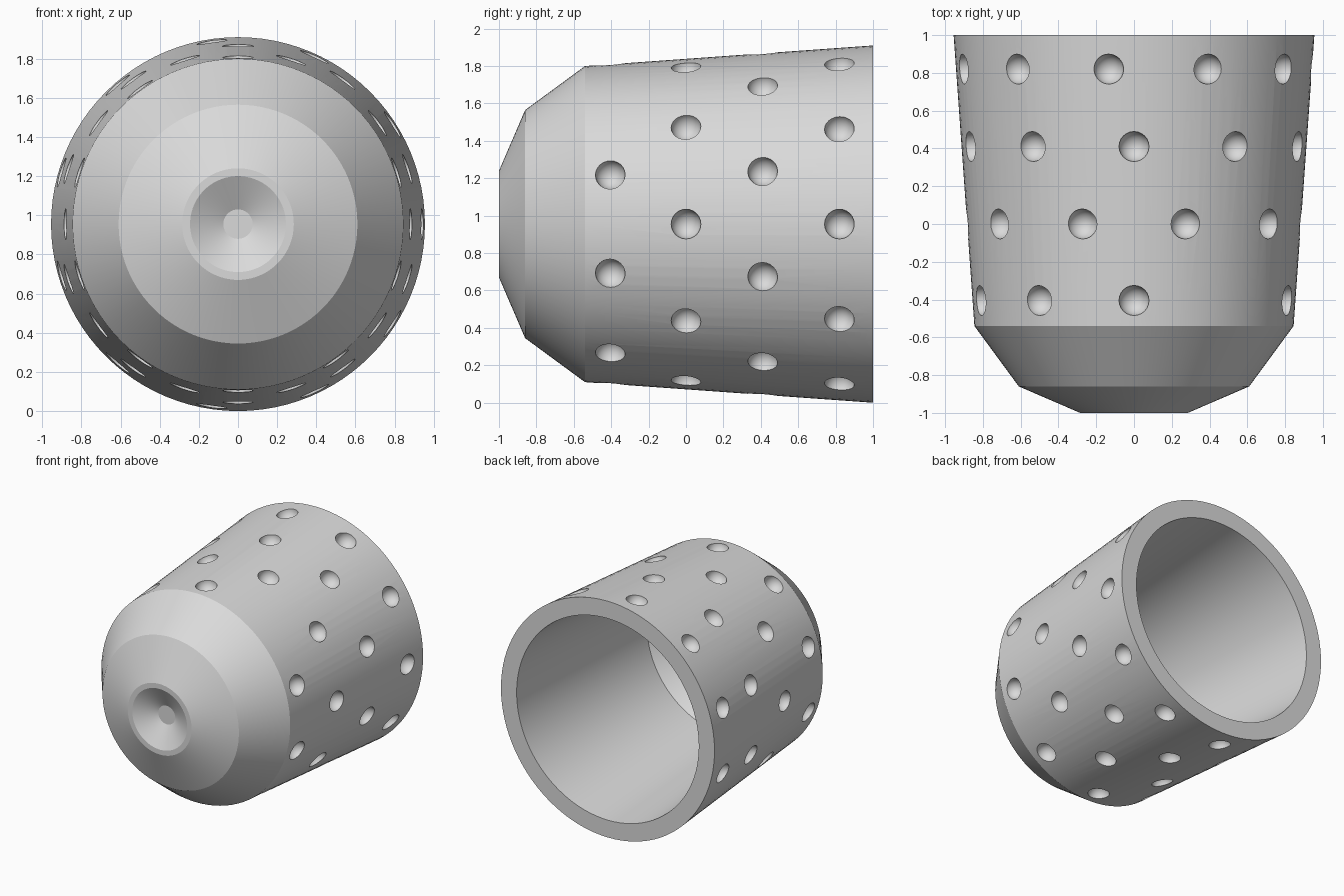
import bpy, bmesh, math
from mathutils import Matrix, Vector

cube = bpy.data.objects.get("Cube")
if cube:
    bpy.data.objects.remove(cube)

CENTRE_Z = 0.955
SIDES = 96
DIMPLE_RADIUS = 0.08

metal = bpy.data.materials.new("light_grey_metal")
metal.use_nodes = True
grey = (0.7, 0.7, 0.7, 1)
metal.diffuse_color = grey
metal.node_tree.nodes["Principled BSDF"].inputs["Base Color"].default_value = grey


def add_object(name, bm):
    mesh = bpy.data.meshes.new(name)
    bm.to_mesh(mesh)
    bm.free()
    mesh.materials.append(metal)
    obj = bpy.data.objects.new(name, mesh)
    bpy.context.collection.objects.link(obj)
    return obj


# Wall section as (radius, y): tip recess, stepped outside, open rim, hollow inside
section = [(0, -0.91), (0.075, -0.91), (0.245, -1), (0.285, -1),
           (0.61, -0.86), (0.845, -0.54), (0.955, 1),
           (0.815, 1), (0.7, -0.5), (0.5, -0.74), (0.22, -0.86), (0, -0.86)]

bm = bmesh.new()
verts = [bm.verts.new((r, y, CENTRE_Z)) for r, y in section]
edges = [bm.edges.new(pair) for pair in zip(verts, verts[1:])]
bmesh.ops.spin(bm, geom=verts + edges, cent=(0, 0, CENTRE_Z), axis=(0, 1, 0),
               angle=math.tau, steps=SIDES, use_merge=True)
bmesh.ops.remove_doubles(bm, verts=bm.verts[:], dist=0.0001)
bmesh.ops.recalc_face_normals(bm, faces=bm.faces[:])
cup = add_object("tapered_cup", bm)

# Rows of round dimples: y, count, start angle, skipped places
rows = [(-0.405, 10, 18, {1}), (0, 10, 0, set()),
        (0.41, 10, 18, set()), (0.82, 11, 0, set())]

bm = bmesh.new()
for y, count, start, skipped in rows:
    radius = 0.845 + (0.955 - 0.845) * (y + 0.54) / 1.54
    for i in range(count):
        if i in skipped:
            continue
        a = math.radians(start) + math.tau * i / count
        out = Vector((math.cos(a), 0, math.sin(a)))
        place = Matrix.Translation(out * radius + Vector((0, y, CENTRE_Z)))
        turn = out.to_track_quat("Z", "Y").to_matrix().to_4x4()
        bmesh.ops.create_uvsphere(bm, u_segments=24, v_segments=13,
                                  radius=DIMPLE_RADIUS, matrix=place @ turn)
cutter = add_object("dimple_cutter", bm)
cutter.hide_render = True

# Cut the dimples, then drop the cutter
cut = cup.modifiers.new("dimples", "BOOLEAN")
cut.operation = "DIFFERENCE"
cut.solver = "EXACT"
cut.object = cutter
bpy.ops.object.select_all(action="DESELECT")
cup.select_set(True)
bpy.context.view_layer.objects.active = cup
bpy.ops.object.modifier_apply(modifier=cut.name)
bpy.data.objects.remove(cutter)
bpy.ops.object.shade_smooth_by_angle(angle=math.radians(20))
